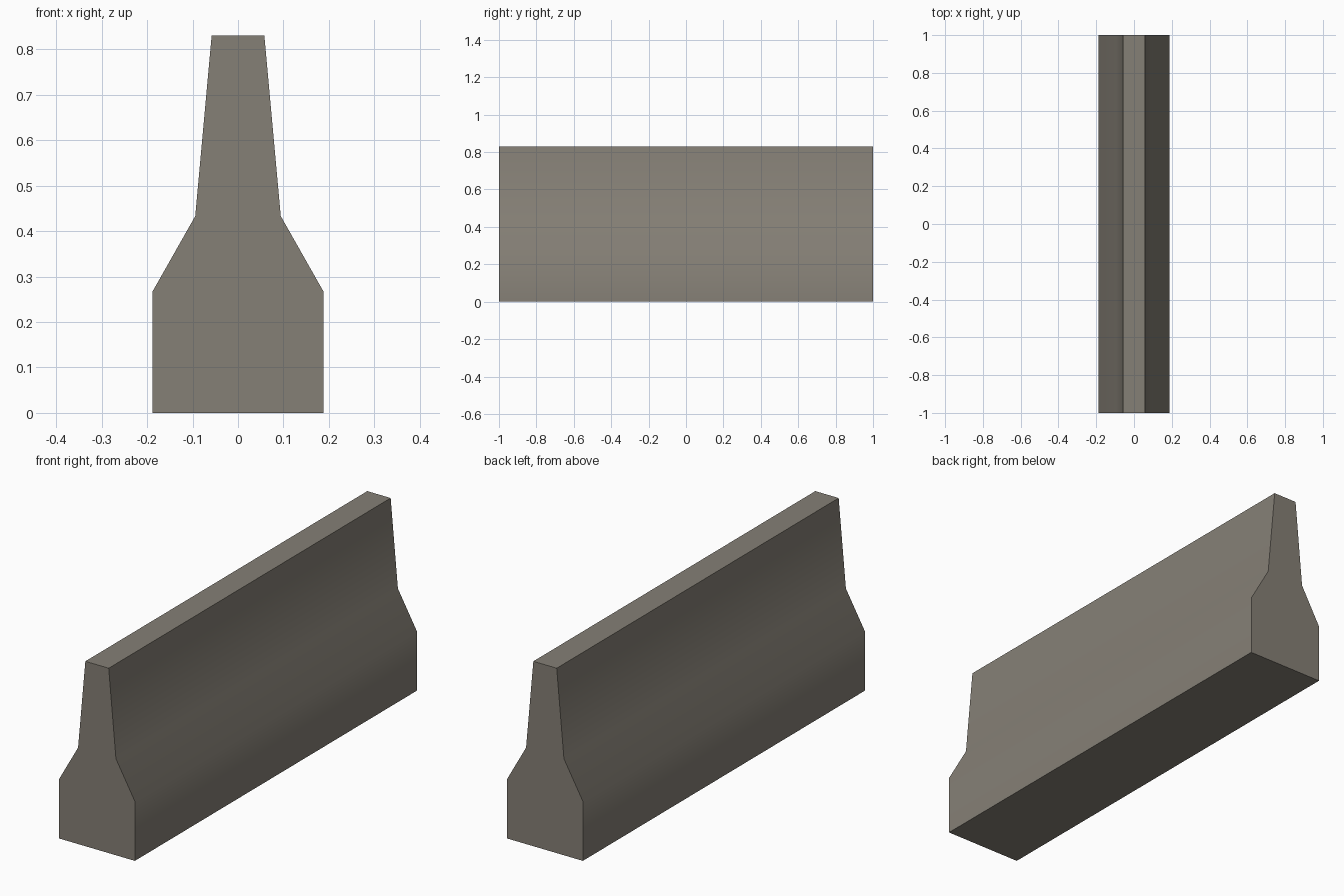
import bpy, bmesh, math

if "Cube" in bpy.data.objects:
    bpy.data.objects.remove(bpy.data.objects["Cube"])

# Half cross-section of the barrier (x, z), mirrored to get the full outline
half = [(0.188, 0.0), (0.188, 0.267), (0.094, 0.433), (0.058, 0.83)]
outline = half + [(-x, z) for x, z in reversed(half)]

# Extrude the outline along y
bm = bmesh.new()
end = bm.faces.new([bm.verts.new((x, -1.0, z)) for x, z in outline])
ext = bmesh.ops.extrude_face_region(bm, geom=[end], use_keep_orig=True)
moved = [v for v in ext["geom"] if isinstance(v, bmesh.types.BMVert)]
bmesh.ops.translate(bm, verts=moved, vec=(0, 2.0, 0))
bmesh.ops.recalc_face_normals(bm, faces=bm.faces[:])

mesh = bpy.data.meshes.new("concrete_barrier")
bm.to_mesh(mesh)
bm.free()
barrier = bpy.data.objects.new("concrete_barrier", mesh)
bpy.context.collection.objects.link(barrier)

# Single concrete colour
concrete = bpy.data.materials.new("concrete_grey")
concrete.diffuse_color = (0.235, 0.214, 0.180, 1.0)
concrete.use_nodes = True
concrete.node_tree.nodes["Principled BSDF"].inputs["Base Color"].default_value = concrete.diffuse_color
mesh.materials.append(concrete)

# Soft side bends, crisp top, bottom and end edges
bpy.context.view_layer.objects.active = barrier
barrier.select_set(True)
bpy.ops.object.shade_smooth_by_angle(angle=math.radians(40))
